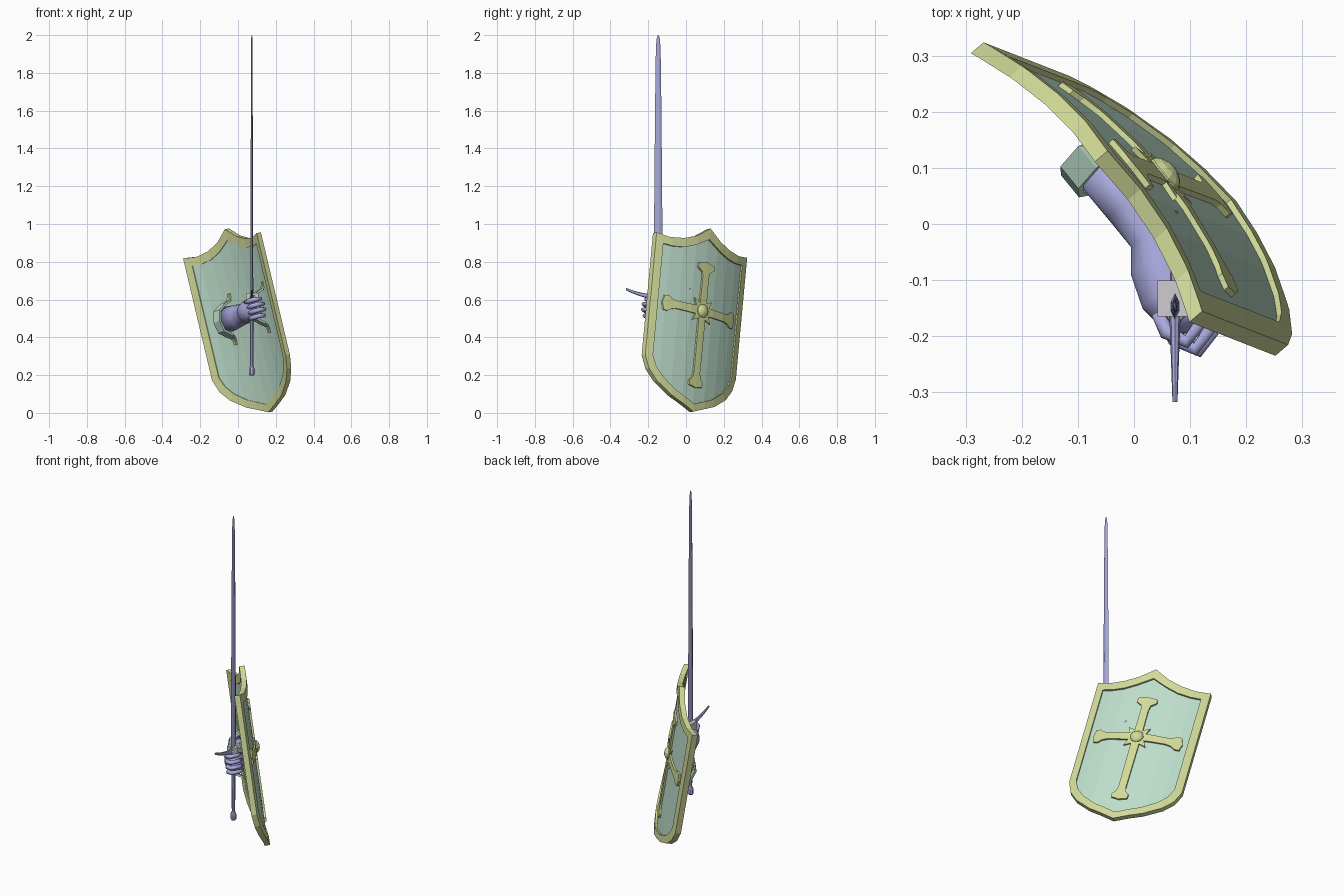
import bpy, bmesh, math
from mathutils import Vector

if "Cube" in bpy.data.objects:
    bpy.data.objects.remove(bpy.data.objects["Cube"])


def material(name, rgb):
    m = bpy.data.materials.new(name)
    lin = [(c / 255 / 12.92) if c < 10 else ((c / 255 + 0.055) / 1.055) ** 2.4 for c in rgb]
    m.diffuse_color = (*lin, 1)
    m.use_nodes = True
    m.node_tree.nodes["Principled BSDF"].inputs["Base Color"].default_value = m.diffuse_color
    return m


GOLD = material("pale_gold", (210, 219, 153))
GREEN = material("pale_green", (190, 222, 204))
PURPLE = material("lavender_steel", (170, 170, 222))
GREY = material("light_grey", (208, 204, 208))

# Tilted shield frame: U across, V up, N outward
V = Vector((-0.23, 0.09, 0.97)).normalized()
U = Vector((0.616, -0.758, 0.213)).normalized()
N = V.cross(U).normalized()
BASE = Vector((0.126, -0.008, -0.002))
HALF, SAG = 0.316, 0.06


def local(u, v, n):
    return BASE + U * u + V * v + N * n


def curved(u, v, n):
    return local(u, v, n + SAG * (1 - (u / HALF) ** 2))


def finish(bm, name, mats, smooth=False):
    bmesh.ops.recalc_face_normals(bm, faces=bm.faces[:])
    me = bpy.data.meshes.new(name)
    bm.to_mesh(me)
    bm.free()
    for m in mats:
        me.materials.append(m)
    ob = bpy.data.objects.new(name, me)
    bpy.context.collection.objects.link(ob)
    for p in me.polygons:
        p.use_smooth = smooth
    return ob


def plate(name, polys, lo, hi, mat):
    """Flat polygons cut in strips, thickened and bent round the shield."""
    bm = bmesh.new()
    for poly in polys:
        bm.faces.new([bm.verts.new((x, y, lo)) for x, y in poly])
    bmesh.ops.remove_doubles(bm, verts=bm.verts[:], dist=1e-5)
    for k in range(-4, 5):
        bmesh.ops.bisect_plane(bm, geom=bm.verts[:] + bm.edges[:] + bm.faces[:],
                               plane_co=(k * 0.075, 0, 0), plane_no=(1, 0, 0), dist=1e-5)
    r = bmesh.ops.extrude_face_region(bm, geom=bm.faces[:], use_keep_orig=True)
    for e in r["geom"]:
        if isinstance(e, bmesh.types.BMVert):
            e.co.z = hi
    for v in bm.verts:
        v.co = curved(*v.co)
    return finish(bm, name, [mat])


def loft(name, rings, mat, smooth=False):
    bm = bmesh.new()
    rs = [[bm.verts.new(p) for p in ring] for ring in rings]
    k = len(rs[0])
    for a, b in zip(rs, rs[1:]):
        for i in range(k):
            bm.faces.new((a[i], a[(i + 1) % k], b[(i + 1) % k], b[i]))
    bm.faces.new(rs[0])
    bm.faces.new(rs[-1])
    return finish(bm, name, [mat], smooth)


def limb(name, path, v, sides, mat):
    """Tube along (u, n, in-plane radius, v radius) points in the shield frame."""
    rings = []
    for i, (u, n, rn, rv) in enumerate(path):
        a, b = path[max(i - 1, 0)], path[min(i + 1, len(path) - 1)]
        t = Vector((b[0] - a[0], b[1] - a[1])).normalized()
        ring = []
        for j in range(sides):
            w = 2 * math.pi * j / sides
            c = rn * math.cos(w)
            ring.append(local(u - t.y * c, v + rv * math.sin(w), n + t.x * c))
        rings.append(ring)
    return loft(name, rings, mat, True)


def mirrored(half):
    return half + [(-x, y) for x, y in reversed(half) if x > 0]


# Shield rim and panel
outer = mirrored([(0, 1), (.08, .945), (.16, .915), (.24, .905), (.316, .917), (.316, .25),
                  (.29, .18), (.24, .12), (.15, .06), (0, 0)])
inner = mirrored([(0, .94), (.08, .895), (.15, .868), (.22, .86), (.275, .865), (.275, .255),
                  (.252, .2), (.21, .15), (.13, .095), (0, .042)])
cnt = len(outer)
rim = [(outer[i], outer[(i + 1) % cnt], inner[(i + 1) % cnt], inner[i]) for i in range(cnt)]
plate("shield_rim", rim, -.015, .015, GOLD)
plate("shield_panel", [inner], -.011, .004, GREEN)

# Raised cross with flared ends
CV = .55


def arm(length, flare, angle):
    pts = [(.023, 0), (.021, length - .085), (.027, length - .055), (flare, length - .035),
           (flare * .95, length - .01), (flare * .45, length - .006), (0, length)]
    pts = pts + [(-x, y) for x, y in reversed(pts[:-1])]
    c, s = math.cos(angle), math.sin(angle)
    return [(x * c - y * s, CV + x * s + y * c) for x, y in pts]


for nm, ln, fl, ang in (("top", .265, .056, 0), ("left", .25, .042, math.pi / 2),
                        ("bottom", .42, .046, math.pi), ("right", .25, .042, -math.pi / 2)):
    plate("cross_arm_" + nm, [arm(ln, fl, ang)], .002, .014, GOLD)
star = []
for i in range(8):
    a = math.pi / 4 * i
    r = .085 if i % 2 else .035
    star.append((r * math.cos(a), CV + r * math.sin(a)))
plate("cross_star", [star], .002, .013, GOLD)

# Domed boss in the middle
boss = [[local(r * math.cos(a), CV + r * math.sin(a), SAG + h)
         for a in [math.pi * k / 6 for k in range(12)]]
        for r, h in ((.037, .0), (.036, .017), (.026, .027), (.012, .033), (.003, .034))]
loft("shield_boss", boss, GOLD)


# Straps on the inside of the shield
def strap(name, u0, wide):
    prof = [(.665, .0, .3), (.645, -.002, .35), (.625, -.012, .6), (.615, -.04, 1), (.585, -.09, 1),
            (.53, -.105, 1), (.475, -.09, 1), (.445, -.04, 1), (.435, -.012, .6),
            (.415, -.002, .35), (.395, .0, .3)]
    surf = SAG * (1 - (u0 / HALF) ** 2) - .018
    bm = bmesh.new()
    rows = []
    for v, n, w in prof:
        lean = (v - .53) * .15 if w < 1 else 0
        rows.append([bm.verts.new(local(u0 + lean + s * wide * w, v, surf + n)) for s in (-1, 1)])
    for i, (a, b) in enumerate(zip(rows, rows[1:])):
        f = bm.faces.new((a[0], a[1], b[1], b[0]))
        f.material_index = 1 if i < 2 or i > 7 else 0
    ob = finish(bm, name, [GREEN, GOLD])
    m = ob.modifiers.new("thick", "SOLIDIFY")
    m.thickness = .012
    m.offset = 0


strap("arm_strap", -.1, .026)
strap("hand_grip", .215, .016)

# Forearm sleeve, hand and fingers
limb("forearm", [(-.09, -.01, .05, .072), (0, -.012, .047, .062), (.07, -.018, .042, .055),
                 (.12, -.04, .056, .058), (.17, -.06, .054, .062), (.2, -.06, .048, .058),
                 (.225, -.058, .036, .05), (.24, -.055, .02, .035)], .53, 16, PURPLE)
for i in range(4):
    s = 1 - .05 * abs(i - 1.5)
    limb(f"finger_{i + 1}", [(.19, -.09, .013, .012), (.245 * s, -.1, .014, .013),
                             (.285 * s, -.083, .012, .012), (.275 * s, -.045, .012, .011),
                             (.24 * s, -.022, .007, .007)], .575 - .03 * i, 8, PURPLE)

# Sword blade
SX, SY = .073, -.147


def blade_ring(z, hx, hy):
    return [(SX + a * hx, SY + b * hy, z) for a, b in
            ((0, -1), (1, -.35), (1, .35), (0, 1), (-1, .35), (-1, -.35))]


loft("sword_blade", [blade_ring(.61, .008, .024), blade_ring(1, .007, .022),
                     blade_ring(1.6, .005, .017), blade_ring(1.9, .0042, .013),
                     blade_ring(1.97, .0035, .01), blade_ring(1.992, .0025, .006),
                     blade_ring(2, .001, .002)], PURPLE)

# Curved crossguard, passing through the shield
guard = []
for i in range(-8, 9):
    t = i / 8
    hx, hz = .0105 - .006 * abs(t), .015 - .0085 * abs(t)
    z = .613 + .042 * abs(t) ** 1.8
    guard.append([(SX + hx * math.cos(a), SY + .17 * t, z + hz * math.sin(a))
                  for a in [math.pi * k / 4 for k in range(8)]])
loft("sword_guard", guard, PURPLE)


# Grip and pommel
def turned(name, prof):
    loft(name, [[(SX + r * math.cos(a), SY + r * math.sin(a), z)
                 for a in [math.pi * (k + .5) / 4 for k in range(8)]] for r, z in prof], PURPLE)


turned("sword_grip", [(.009, .24), (.011, .4), (.012, .52), (.013, .61)])
turned("sword_pommel", [(.011, .198), (.017, .207), (.017, .232), (.011, .246), (.009, .25)])

# Square block round the guard
block = [[(.075 + a * .033, -.133 + b * .032, z) for a, b in ((-1, -1), (1, -1), (1, 1), (-1, 1))]
         for z in (.59, .636)]
loft("guard_block", block, GREY)
